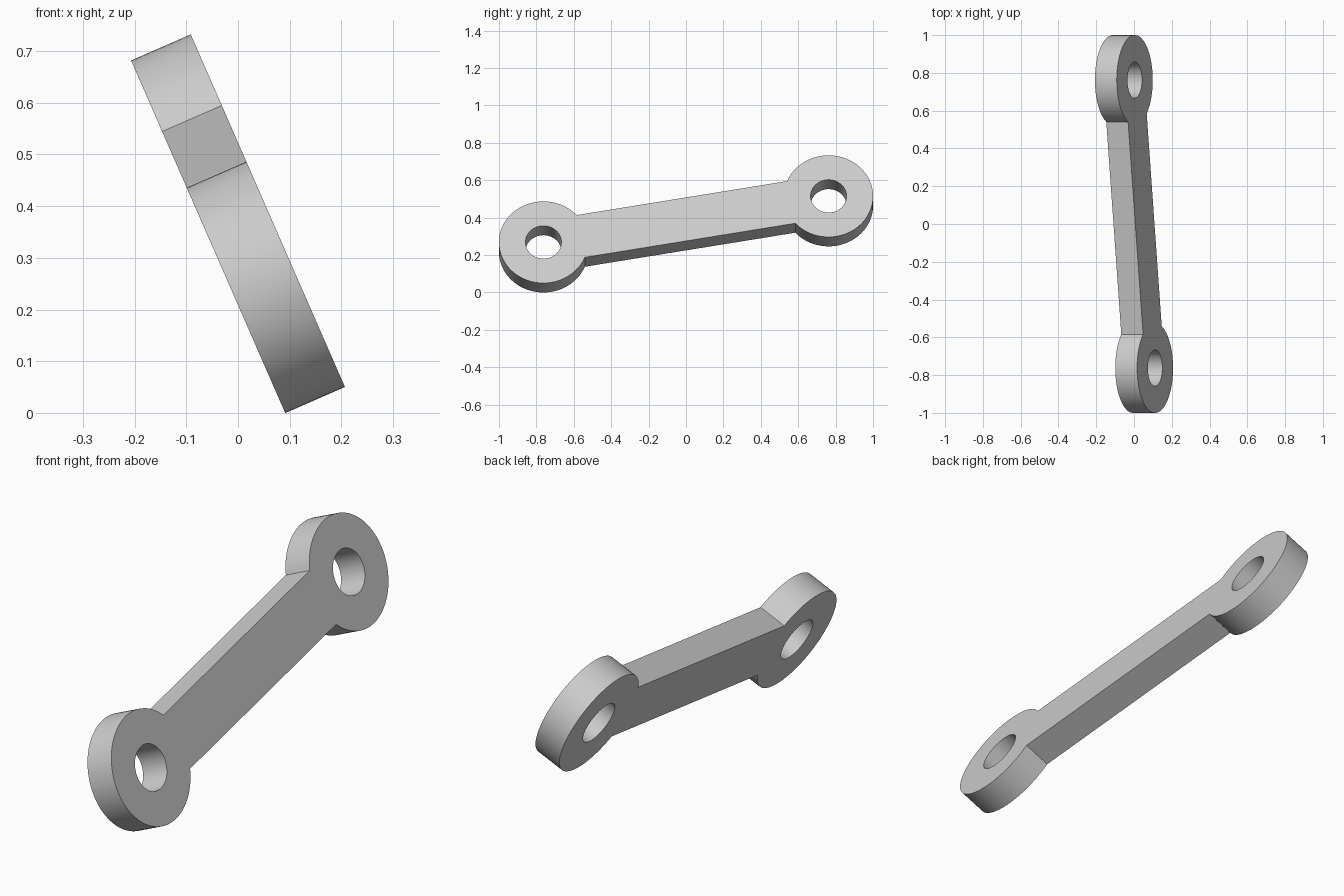
import bpy, bmesh
from math import sin, cos, asin, atan2, pi, radians
from mathutils import Matrix, Vector

cube = bpy.data.objects.get("Cube")
if cube:
    bpy.data.objects.remove(cube, do_unlink=True)

RING_R, HOLE_R = 0.238, 0.096
HALF_SPAN, HALF_W, THICK = 0.774, 0.125, 0.126
ARC, NECK = 72, 12

steel = bpy.data.materials.new("plain grey")
steel.use_nodes = True
steel.diffuse_color = (0.6, 0.6, 0.6, 1)
steel.node_tree.nodes["Principled BSDF"].inputs["Base Color"].default_value = (0.6, 0.6, 0.6, 1)

bm = bmesh.new()
z = -THICK / 2
half = asin(HALF_W / RING_R)
chord_x = RING_R * cos(half)


def eye(side):
    """Flat ring round a pin hole; returns the straight neck edge joining the bar."""
    neck_angles = [-half + 2 * half * i / NECK for i in range(NECK)]
    arc_angles = [half + (2 * pi - 2 * half) * i / ARC for i in range(ARC)]
    inner, outer = [], []
    for i, a in enumerate(neck_angles + arc_angles):
        if i < NECK:
            ox, oy = chord_x, HALF_W * (2 * i / NECK - 1)
        else:
            ox, oy = RING_R * cos(a), RING_R * sin(a)
        for ring, x, y in ((inner, HOLE_R * cos(a), HOLE_R * sin(a)), (outer, ox, oy)):
            ring.append(bm.verts.new((side * (HALF_SPAN - x), y, z)))
    n = len(inner)
    for i in range(n):
        j = (i + 1) % n
        bm.faces.new((inner[i], outer[i], outer[j], inner[j]))
    return outer[:NECK + 1]


# Two eyes and the bar between their necks
near, far = eye(-1), eye(1)
for i in range(NECK):
    bm.faces.new((near[i], far[i], far[i + 1], near[i + 1]))

# Thickness
bmesh.ops.recalc_face_normals(bm, faces=bm.faces[:])
grown = bmesh.ops.extrude_face_region(bm, geom=bm.faces[:], use_keep_orig=True)
bmesh.ops.translate(bm, vec=(0, 0, THICK),
                    verts=[g for g in grown["geom"] if isinstance(g, bmesh.types.BMVert)])
bmesh.ops.recalc_face_normals(bm, faces=bm.faces[:])

mesh = bpy.data.meshes.new("connecting_link")
bm.to_mesh(mesh)
bm.free()
mesh.materials.append(steel)
link = bpy.data.objects.new("connecting_link", mesh)
bpy.context.collection.objects.link(link)

# Pose: tilted sideways, with the far end raised
tilt, rise = atan2(0.0505, 0.1155), radians(10)
normal = Vector((cos(tilt), 0, sin(tilt)))
up = Vector((-sin(tilt), 0, cos(tilt)))
along = Vector((0, cos(rise), 0)) + up * sin(rise)
across = normal.cross(along)
pose = Matrix((along, across, normal)).transposed().to_4x4()
link.matrix_world = Matrix.Translation((0, 0, 0.366)) @ pose

bpy.context.view_layer.objects.active = link
link.select_set(True)
bpy.ops.object.shade_smooth_by_angle(angle=radians(30))
